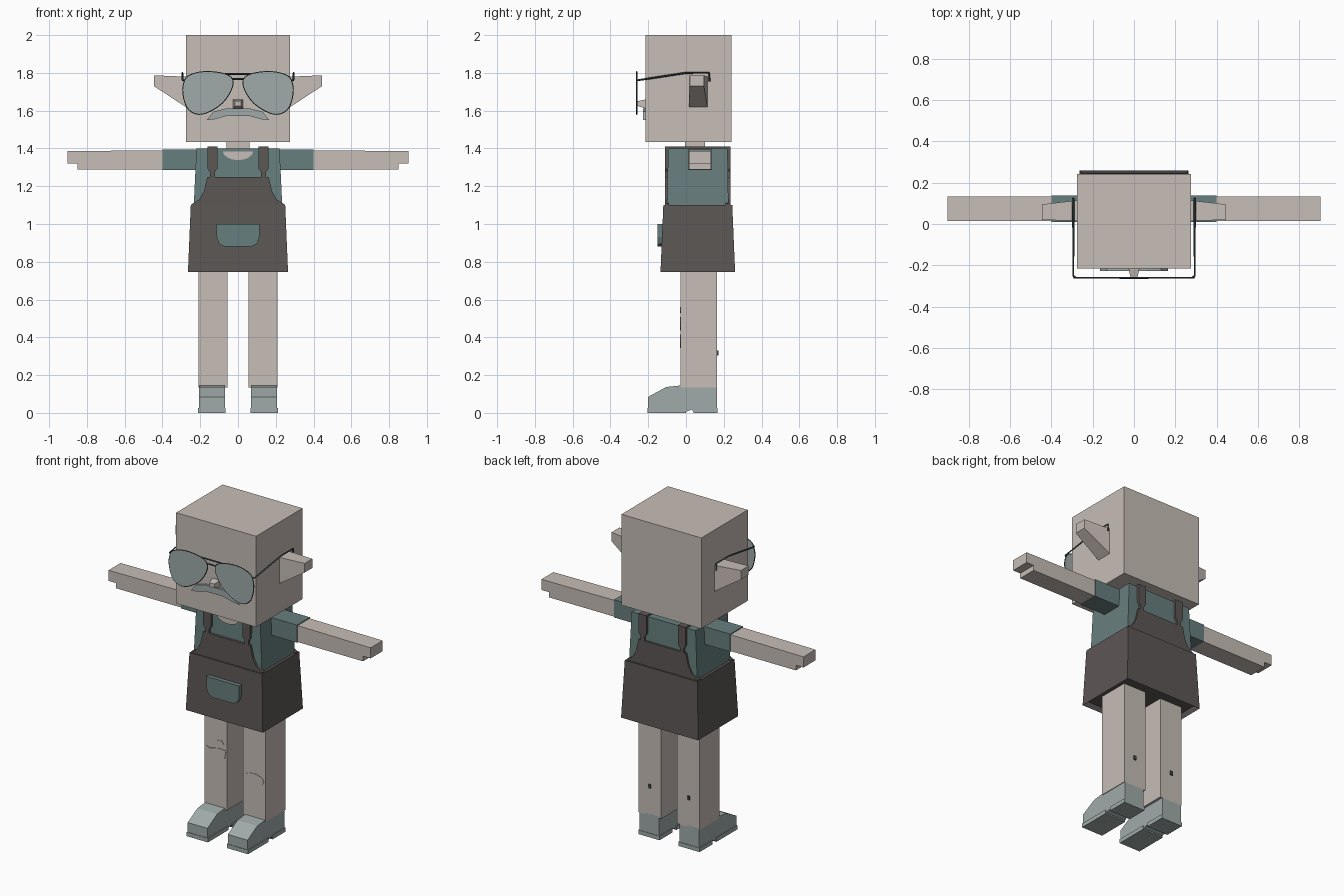
import bpy, bmesh, math
from mathutils import Vector

default_cube = bpy.data.objects.get("Cube")
if default_cube:
    bpy.data.objects.remove(default_cube, do_unlink=True)


def material(name, colour):
    mat = bpy.data.materials.new(name)
    mat.use_nodes = True
    mat.diffuse_color = (*colour, 1)
    mat.node_tree.nodes["Principled BSDF"].inputs["Base Color"].default_value = (*colour, 1)
    return mat


skin = material("skin", (0.57, 0.51, 0.47))
apron = material("charcoal apron", (0.107, 0.095, 0.091))
teal = material("dark teal cloth", (0.136, 0.212, 0.209))
pale = material("pale teal", (0.35, 0.41, 0.40))
metal = material("dark metal", (0.045, 0.07, 0.07))


def finish(name, bm, mat):
    """Turn a bmesh into a flat shaded object with one material."""
    bmesh.ops.recalc_face_normals(bm, faces=bm.faces)
    mesh = bpy.data.meshes.new(name)
    bm.to_mesh(mesh)
    bm.free()
    mesh.materials.append(mat)
    obj = bpy.data.objects.new(name, mesh)
    bpy.context.collection.objects.link(obj)
    return obj


def loft(name, first, second, mat):
    """Solid between two matching outlines."""
    bm = bmesh.new()
    a = [bm.verts.new(p) for p in first]
    b = [bm.verts.new(p) for p in second]
    bm.faces.new(a)
    bm.faces.new(b)
    for i in range(len(a)):
        j = (i + 1) % len(a)
        bm.faces.new((a[i], a[j], b[j], b[i]))
    return finish(name, bm, mat)


def rect(x, y, z):
    """Horizontal rectangle from x and y ranges."""
    return [(x[0], y[0], z), (x[1], y[0], z), (x[1], y[1], z), (x[0], y[1], z)]


def box(name, x, y, z, mat, top_x=None, top_y=None):
    return loft(name, rect(x, y, z[0]), rect(top_x or x, top_y or y, z[1]), mat)


def plate(name, outline, y, mat):
    """Outline in x and z, extruded along y."""
    return loft(name, [(px, y[0], pz) for px, pz in outline],
                [(px, y[1], pz) for px, pz in outline], mat)


def wire(name, points, closed=False, radius=0.005):
    curve = bpy.data.curves.new(name, "CURVE")
    curve.dimensions = "3D"
    curve.bevel_depth = radius
    curve.bevel_resolution = 0
    curve.use_fill_caps = True
    spline = curve.splines.new("POLY")
    spline.points.add(len(points) - 1)
    for point, co in zip(spline.points, points):
        point.co = (*co, 1)
    spline.use_cyclic_u = closed
    curve.materials.append(metal)
    obj = bpy.data.objects.new(name, curve)
    bpy.context.collection.objects.link(obj)
    return obj


def span(side, a, b):
    """Range in x, mirrored for the given side."""
    return tuple(sorted((side * a, side * b)))


def smooth_loop(points, steps=3):
    """Closed Catmull-Rom loop through the points."""
    pts = [Vector(p) for p in points]
    loop = []
    for i in range(len(pts)):
        a, b, c, d = (pts[(i + k) % len(pts)] for k in (-1, 0, 1, 2))
        for s in range(steps):
            t = s / steps
            loop.append(0.5 * (2 * b + (c - a) * t + (2 * a - 5 * b + 4 * c - d) * t**2
                               + (3 * b - a - 3 * c + d) * t**3))
    return loop


# Head, neck and nose
box("head", (-0.275, 0.275), (-0.215, 0.242), (1.435, 2), skin)
box("neck", (-0.06, 0.06), (-0.005, 0.1), (1.38, 1.45), skin)
loft("nose", [(x, -0.21, z) for x, z in ((-0.028, 1.61), (0.028, 1.61), (0.028, 1.66), (-0.028, 1.66))],
     [(x, -0.257, z) for x, z in ((-0.017, 1.625), (0.017, 1.625), (0.017, 1.65), (-0.017, 1.65))], skin)

# Drooping moustache
half = [(0.06, 1.612), (0.13, 1.595), (0.165, 1.55), (0.12, 1.555), (0.06, 1.572)]
plate("moustache", half + [(-x, z) for x, z in reversed(half)], (-0.228, -0.21), pale)

# Torso with neckline
box("shirt", (-0.235, 0.235), (-0.1, 0.225), (1.08, 1.4), teal, (-0.22, 0.22), (-0.095, 0.22))
arc = [math.pi * (1 + i / 8) for i in range(9)]
plate("neckline", [(0.08 * math.cos(a), 1.385 + 0.047 * math.sin(a)) for a in arc],
      (-0.103, -0.094), skin)

# Apron skirt with a recessed underside
skirt = box("apron_skirt", (-0.265, 0.265), (-0.135, 0.26), (0.745, 1.1), apron,
            (-0.25, 0.25), (-0.12, 0.245))
bm = bmesh.new()
bm.from_mesh(skirt.data)
under = min(bm.faces, key=lambda f: f.calc_center_median().z)
bmesh.ops.inset_region(bm, faces=[under], thickness=0.015)
bmesh.ops.translate(bm, verts=under.verts, vec=(0, 0, 0.03))
bm.to_mesh(skirt.data)
bm.free()

# Apron bibs on both sides of the body, joined by shoulder straps
half = [(0.25, 1.09), (0.245, 1.105), (0.205, 1.13), (0.18, 1.175), (0.162, 1.25)]
bib = half + [(-x, z) for x, z in reversed(half)]
strap = [(0.122, 1.24), (0.149, 1.24), (0.149, 1.275), (0.162, 1.295),
         (0.162, 1.41), (0.108, 1.41), (0.108, 1.295), (0.122, 1.275)]
for label, depth in (("front", (-0.112, -0.09)), ("back", (0.21, 0.235))):
    plate(label + "_bib", bib, depth, apron)
    for side, name in ((1, "left"), (-1, "right")):
        plate(f"{name}_{label}_strap", [(side * x, z) for x, z in strap], depth, apron)
for side, name in ((1, "left"), (-1, "right")):
    box(name + "_shoulder_strap", span(side, 0.108, 0.162), (-0.1, 0.225), (1.39, 1.41), apron)

# Front pocket with rounded lower corners
half = [(0.113, 1), (0.113, 0.93), (0.1, 0.895), (0.07, 0.88)]
plate("pocket", half + [(-x, z) for x, z in reversed(half)], (-0.15, -0.12), teal)

# Shapes shared by the left and right sides
lens = smooth_loop([(0.29, 1.69), (0.27, 1.62), (0.225, 1.585), (0.165, 1.59), (0.085, 1.64),
                    (0.037, 1.71), (0.03, 1.765), (0.075, 1.795), (0.175, 1.806),
                    (0.26, 1.785), (0.286, 1.745)])
shoe = [(-0.2, 0.005), (-0.2, 0.085), (-0.105, 0.137), (-0.03, 0.145), (0.165, 0.145),
        (0.165, 0.005), (0.04, 0.005), (0.03, 0.018), (0.005, 0.008)]

for side, name in ((1, "left"), (-1, "right")):
    # Pointed ear
    loft(name + "_ear",
         [(side * 0.27, y, z) for y, z in ((0.015, 1.615), (0.115, 1.615), (0.115, 1.78), (0.015, 1.78))],
         [(side * 0.445, y, z) for y, z in ((0.02, 1.73), (0.095, 1.73), (0.095, 1.787), (0.02, 1.787))],
         skin)

    # Sleeve, arm and stepped hand
    box(name + "_sleeve", span(side, 0.2, 0.4), (0.01, 0.137), (1.285, 1.395), teal)
    hand = [(0.39, 1.288), (0.85, 1.288), (0.85, 1.32), (0.902, 1.32), (0.902, 1.386), (0.39, 1.39)]
    plate(name + "_arm", [(side * x, z) for x, z in hand], (0.015, 0.133), skin)

    # Leg and a small mark on the calf
    box(name + "_leg", span(side, 0.055, 0.21), (-0.03, 0.165), (0.135, 0.8), skin)
    box(name + "_calf_mark", span(side, 0.125, 0.142), (0.16, 0.171), (0.305, 0.33), metal)

    # Shoe and sole
    x = span(side, 0.07, 0.206)
    loft(name + "_shoe", [(x[0], y, z) for y, z in shoe], [(x[1], y, z) for y, z in shoe], pale)
    x = span(side, 0.065, 0.211)
    box(name + "_toe_sole", x, (-0.203, 0), (0, 0.025), pale)
    box(name + "_heel", x, (0.04, 0.168), (0, 0.025), pale)

    # Spectacle lens, rim and temple
    outline = [(side * p.x, p.y) for p in lens]
    plate(name + "_lens", outline, (-0.264, -0.258), pale)
    wire(name + "_rim", [(px, -0.261, pz) for px, pz in outline], closed=True, radius=0.004)
    wire(name + "_temple", [(side * 0.283, -0.261, 1.76), (side * 0.294, -0.25, 1.762),
                            (side * 0.294, 0, 1.8), (side * 0.294, 0.122, 1.8),
                            (side * 0.294, 0.125, 1.755)])

# Spectacle bridge bars
for label, z in (("upper", 1.795), ("lower", 1.767)):
    reach = 0.07 if label == "upper" else 0.033
    wire(label + "_bridge", [(-reach, -0.261, z), (reach, -0.261, z)])

# Knee patches
patch = [(-0.2, 0.505), (-0.17, 0.495), (-0.12, 0.508), (-0.06, 0.505), (-0.07, 0.455),
         (-0.12, 0.438), (-0.165, 0.435), (-0.18, 0.465), (-0.2, 0.465)]
plate("right_knee_patch", patch, (-0.033, -0.028), skin)
scrap = [(-0.145, 0.53), (-0.13, 0.555), (-0.09, 0.56), (-0.075, 0.54), (-0.11, 0.53)]
plate("right_small_patch", scrap, (-0.033, -0.028), skin)
oval = [math.tau * i / 10 for i in range(10)]
plate("left_knee_patch", [(0.132 + 0.068 * math.cos(a), 0.38 + 0.037 * math.sin(a)) for a in oval],
      (-0.033, -0.028), skin)
